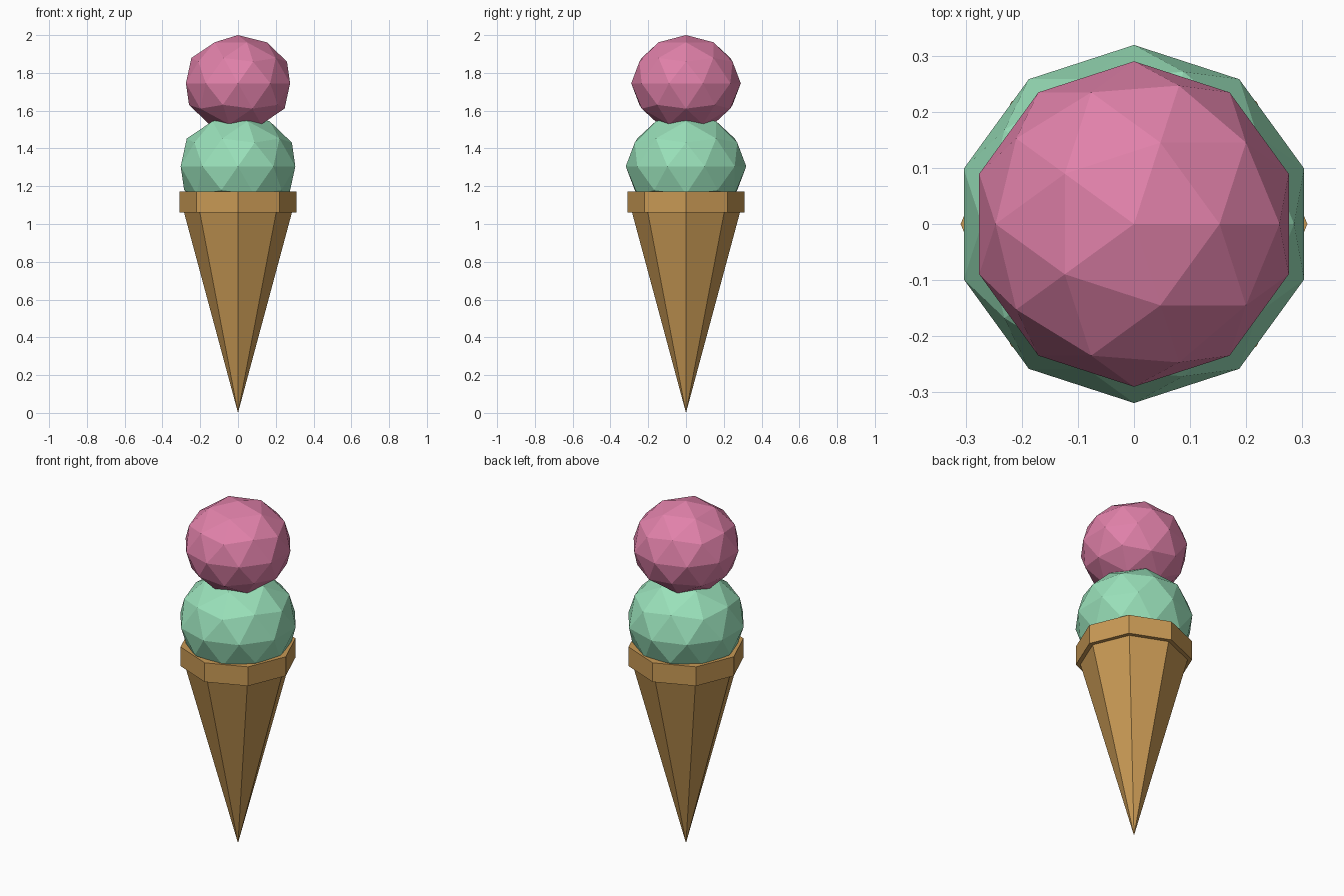
import bpy

cube = bpy.data.objects.get("Cube")
if cube:
    bpy.data.objects.remove(cube, do_unlink=True)


def make_material(name, colour):
    mat = bpy.data.materials.new(name)
    mat.use_nodes = True
    mat.diffuse_color = (*colour, 1)
    mat.node_tree.nodes["Principled BSDF"].inputs["Base Color"].default_value = (*colour, 1)
    return mat


wafer = make_material("wafer tan", (0.58, 0.32, 0.09))
mint = make_material("mint green", (0.32, 0.75, 0.49))
pink = make_material("strawberry pink", (0.75, 0.22, 0.40))


def finish(name, mat):
    obj = bpy.context.object
    obj.name = name
    obj.data.materials.append(mat)
    return obj


def wafer_part(name, bottom, top, radius_bottom, radius_top):
    """Eight-sided solid between two heights, with corners on the x and y axes."""
    bpy.ops.mesh.primitive_cone_add(
        vertices=8, radius1=radius_bottom, radius2=radius_top,
        depth=top - bottom, location=(0, 0, (bottom + top) / 2))
    return finish(name, wafer)


def scoop(name, radius, height, mat):
    """Faceted ball, slightly flattened."""
    bpy.ops.mesh.primitive_ico_sphere_add(subdivisions=2, radius=radius, location=(0, 0, height))
    obj = finish(name, mat)
    obj.scale.z = 0.88
    return obj


# Cone and its rim
wafer_part("cone", 0, 1.07, 0, 0.288)
wafer_part("cone_rim", 1.06, 1.172, 0.309, 0.309)

# Stacked scoops
scoop("lower_scoop", 0.319, 1.305, mint)
scoop("upper_scoop", 0.29, 1.745, pink)
